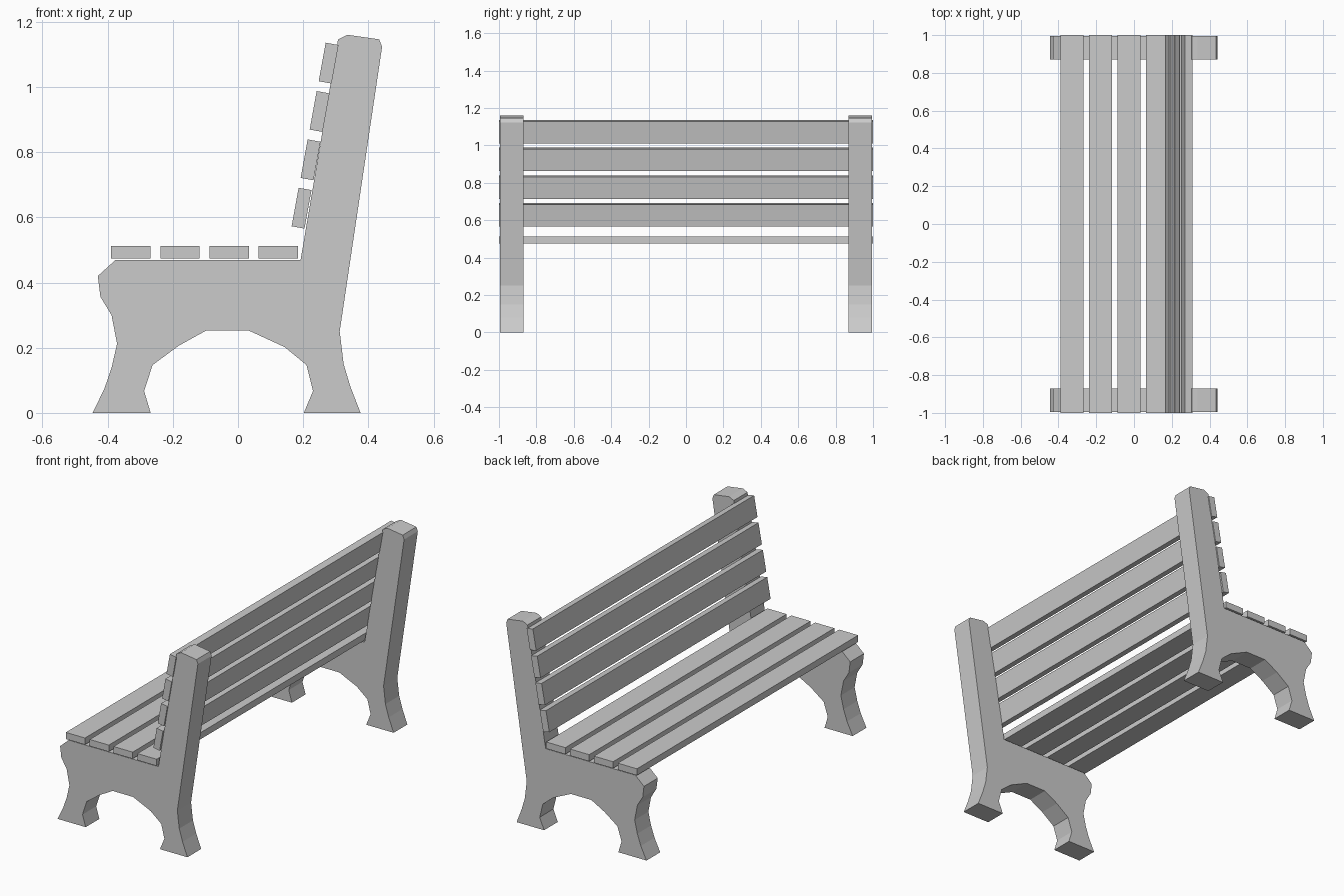
import bpy, bmesh, math

if "Cube" in bpy.data.objects:
    bpy.data.objects.remove(bpy.data.objects["Cube"])

# Side outline of one end frame (x, z)
PROFILE = [
    (-0.446, 0), (-0.268, 0), (-0.288, 0.067), (-0.262, 0.147), (-0.182, 0.206),
    (-0.097, 0.253), (0.032, 0.253), (0.143, 0.202), (0.21, 0.147), (0.23, 0.067),
    (0.202, 0), (0.376, 0), (0.345, 0.08), (0.324, 0.15), (0.312, 0.25),
    (0.442, 1.123), (0.433, 1.146), (0.336, 1.16), (0.307, 1.146), (0.192, 0.469),
    (-0.376, 0.469), (-0.43, 0.42), (-0.422, 0.356), (-0.388, 0.3),
    (-0.371, 0.212), (-0.388, 0.138), (-0.41, 0.074),
]


def add_object(name, bm):
    bmesh.ops.recalc_face_normals(bm, faces=bm.faces)
    mesh = bpy.data.meshes.new(name)
    bm.to_mesh(mesh)
    bm.free()
    obj = bpy.data.objects.new(name, mesh)
    bpy.context.collection.objects.link(obj)
    return obj


def slat(name, x, z, width, height, tilt=0):
    bm = bmesh.new()
    bmesh.ops.create_cube(bm, size=1)
    bmesh.ops.scale(bm, vec=(width, 2, height), verts=bm.verts)
    obj = add_object(name, bm)
    obj.location = (x, 0, z)
    obj.rotation_euler.y = tilt


# End frames: extruded outline, mirrored to the other end
bm = bmesh.new()
face = bm.faces.new([bm.verts.new((x, 0.87, z)) for x, z in PROFILE])
side = bmesh.ops.extrude_face_region(bm, geom=[face], use_keep_orig=True)
bmesh.ops.translate(bm, vec=(0, 0.124, 0),
                    verts=[v for v in side["geom"] if isinstance(v, bmesh.types.BMVert)])
frame = add_object("end_frames", bm)
mirror = frame.modifiers.new("mirror", "MIRROR")
mirror.use_axis = (False, True, False)

# Seat and backrest slats
for i in range(4):
    slat(f"seat_slat_{i + 1}", -0.329 + 0.151 * i, 0.493, 0.121, 0.038)
    t = i / 3
    slat(f"back_slat_{i + 1}", 0.195 + 0.083 * t, 0.628 + 0.445 * t,
         0.040, 0.12, math.radians(10.3))
